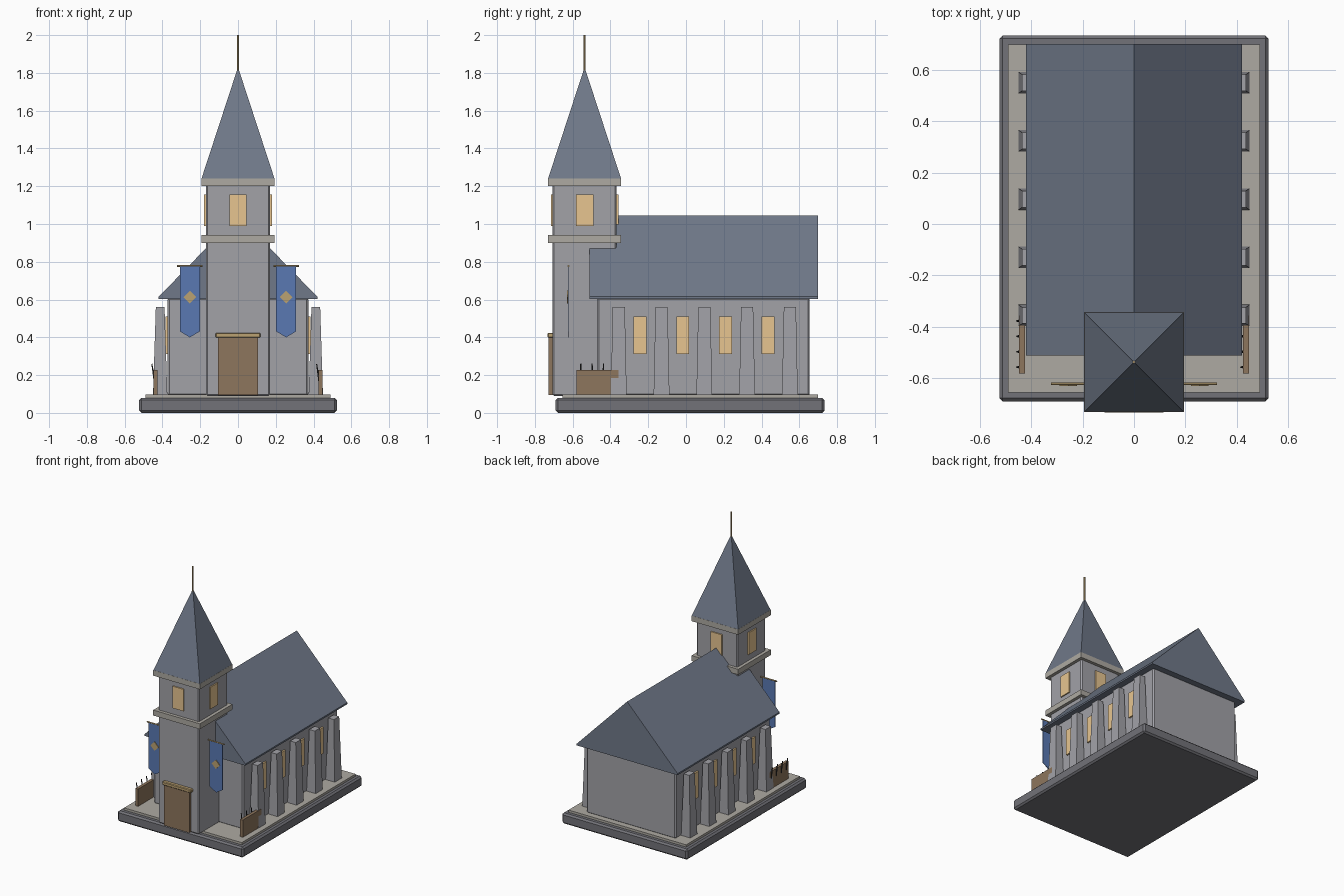
import bpy, bmesh, math
from mathutils import Vector

if "Cube" in bpy.data.objects:
    bpy.data.objects.remove(bpy.data.objects["Cube"])

def material(name, r, g, b):
    m = bpy.data.materials.new(name)
    m.diffuse_color = (r, g, b, 1)
    m.use_nodes = True
    m.node_tree.nodes["Principled BSDF"].inputs["Base Color"].default_value = m.diffuse_color
    return m

STONE = material("stone", 0.36, 0.36, 0.39)
TRIM = material("trim_stone", 0.42, 0.40, 0.36)
DARK = material("dark_stone", 0.17, 0.17, 0.19)
SLATE = material("slate", 0.16, 0.19, 0.25)
GLOW = material("window_glow", 0.80, 0.56, 0.28)
WOOD = material("wood", 0.27, 0.18, 0.11)
GOLD = material("gold", 0.50, 0.36, 0.17)
BLUE = material("blue_cloth", 0.10, 0.19, 0.45)
IRON = material("iron", 0.03, 0.03, 0.03)

def make(name, verts, faces, mat, bevel=0):
    me = bpy.data.meshes.new(name)
    bm = bmesh.new()
    vs = [bm.verts.new(v) for v in verts]
    for f in faces:
        bm.faces.new([vs[i] for i in f])
    bmesh.ops.recalc_face_normals(bm, faces=bm.faces)
    bm.to_mesh(me)
    bm.free()
    me.materials.append(mat)
    ob = bpy.data.objects.new(name, me)
    bpy.context.collection.objects.link(ob)
    if bevel:
        b = ob.modifiers.new("bevel", 'BEVEL')
        b.width, b.segments = bevel, 1
    return ob

def taper(name, cx, cy, z0, z1, hx0, hy0, hx1, hy1, mat, bevel=0):
    """Box whose top may be narrower than its bottom."""
    sg = [(-1, -1), (1, -1), (1, 1), (-1, 1)]
    v = [(cx + a * hx0, cy + b * hy0, z0) for a, b in sg]
    v += [(cx + a * hx1, cy + b * hy1, z1) for a, b in sg]
    f = [(0, 1, 2, 3), (4, 5, 6, 7)] + [(i, (i + 1) % 4, (i + 1) % 4 + 4, i + 4) for i in range(4)]
    return make(name, v, f, mat, bevel)

def box(name, x0, x1, y0, y1, z0, z1, mat, bevel=0):
    hx, hy = (x1 - x0) / 2, (y1 - y0) / 2
    return taper(name, (x0 + x1) / 2, (y0 + y1) / 2, z0, z1, hx, hy, hx, hy, mat, bevel)

def prism(name, profile, y0, y1, mat):
    """Extrude an x-z profile along y."""
    n = len(profile)
    v = [(x, y, z) for y in (y0, y1) for x, z in profile]
    f = [tuple(range(n)), tuple(range(n, 2 * n))]
    f += [(i, (i + 1) % n, (i + 1) % n + n, i + n) for i in range(n)]
    return make(name, v, f, mat)

def rod(name, a, b, r0, r1, mat, sides=6):
    a, b = Vector(a), Vector(b)
    q = (b - a).to_track_quat('Z', 'Y')
    v = []
    for p, r in ((a, r0), (b, r1)):
        for i in range(sides):
            t = 2 * math.pi * i / sides
            v.append(p + q @ Vector((r * math.cos(t), r * math.sin(t), 0)))
    n = sides
    f = [tuple(range(n)), tuple(range(n, 2 * n))]
    f += [(i, (i + 1) % n, (i + 1) % n + n, i + n) for i in range(n)]
    return make(name, v, f, mat)

# plinth and paving
box("plinth", -0.523, 0.523, -0.69, 0.733, 0, 0.08, DARK, 0.012)
box("paving", -0.49, 0.49, -0.655, 0.698, 0.07, 0.097, TRIM)

# nave and its roof
box("nave", -0.373, 0.373, -0.47, 0.655, 0.09, 0.61, STONE, 0.01)
prism("nave_roof", [(-0.42, 0.603), (0.42, 0.603), (0.42, 0.615), (0, 1.045), (-0.42, 0.615)],
      -0.512, 0.70, SLATE)

# tower with cornices, spire and finial
TY = -0.537
taper("tower", 0, TY, 0.09, 1.22, 0.17, 0.17, 0.17, 0.17, STONE, 0.008)
for n, z in (("lower_cornice", 0.90), ("upper_cornice", 1.20)):
    taper(n, 0, TY, z, z + 0.041, 0.194, 0.194, 0.194, 0.194, TRIM)
h = 0.193
make("spire", [(-h, TY - h, 1.241), (h, TY - h, 1.241), (h, TY + h, 1.241), (-h, TY + h, 1.241),
               (0, TY, 1.83)],
     [(0, 1, 2, 3), (0, 1, 4), (1, 2, 4), (2, 3, 4), (3, 0, 4)], SLATE)
rod("finial", (0, TY, 1.80), (0, TY, 2.0), 0.006, 0.006, GOLD, 8)

# belfry windows
for s in (-1, 1):
    taper("belfry_window", 0, TY + s * 0.17, 0.99, 1.155, 0.046, 0.009, 0.046, 0.009, GLOW)
    taper("belfry_window", s * 0.17, TY, 0.99, 1.155, 0.009, 0.046, 0.009, 0.046, GLOW)

# door
box("door", -0.105, 0.105, -0.728, -0.69, 0.095, 0.40, WOOD)
box("door_lintel", -0.12, 0.12, -0.733, -0.69, 0.398, 0.424, GOLD, 0.005)

for s in (-1, 1):
    # buttresses and side windows
    for i in range(5):
        taper("buttress", s * 0.412, -0.356 + 0.2265 * i, 0.09, 0.56,
              0.038, 0.042, 0.023, 0.032, STONE)
    for i in range(4):
        taper("nave_window", s * 0.373, -0.243 + 0.2257 * i, 0.312, 0.51,
              0.012, 0.034, 0.012, 0.034, GLOW)
    # hanging banner
    cx = s * 0.255
    prism("banner", [(cx - 0.053, 0.775), (cx + 0.053, 0.775), (cx + 0.053, 0.432),
                     (cx, 0.40), (cx - 0.053, 0.432)], -0.625, -0.621, BLUE)
    prism("banner_diamond", [(cx - 0.034, 0.613), (cx, 0.647), (cx + 0.034, 0.613), (cx, 0.579)],
          -0.630, -0.624, GOLD)
    rod("banner_rod", (cx - 0.067, -0.622, 0.778), (cx + 0.067, -0.622, 0.778), 0.005, 0.005, GOLD)
    # barricade with leaning spikes
    fx = s * 0.436
    box("barricade", fx - 0.011, fx + 0.011, -0.581, -0.357, 0.095, 0.227, WOOD)
    for i in range(4):
        y = -0.557 + 0.06 * i
        rod("barricade_spike", (fx - 0.006, y, 0.17), (fx - 0.020, y, 0.26), 0.006, 0.003, IRON)
